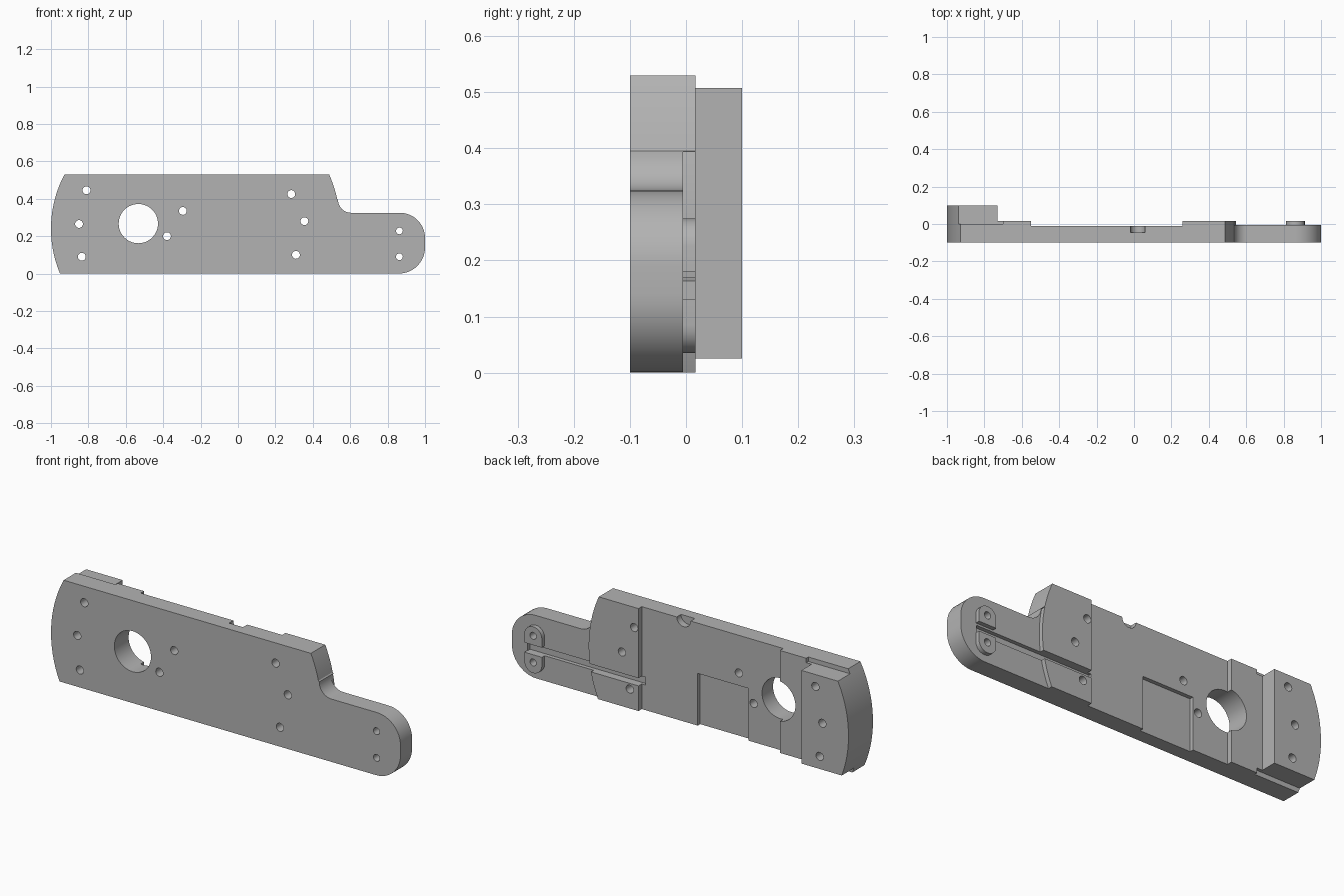
import bpy, bmesh, math
from mathutils import Vector

cube = bpy.data.objects.get("Cube")
if cube:
    bpy.data.objects.remove(cube, do_unlink=True)

grey = bpy.data.materials.new("machined_grey")
grey.use_nodes = True
color = (0.45, 0.45, 0.45, 1)
grey.diffuse_color = color
grey.node_tree.nodes["Principled BSDF"].inputs["Base Color"].default_value = color


def prism(name, outline, y0, y1):
    """Extrude an (x, z) outline from y0 to y1."""
    bm = bmesh.new()
    face = bm.faces.new([bm.verts.new((x, y0, z)) for x, z in outline])
    geom = bmesh.ops.extrude_face_region(bm, geom=[face])["geom"]
    moved = [v for v in geom if isinstance(v, bmesh.types.BMVert)]
    bmesh.ops.translate(bm, verts=moved, vec=Vector((0, y1 - y0, 0)))
    bmesh.ops.recalc_face_normals(bm, faces=bm.faces)
    mesh = bpy.data.meshes.new(name)
    bm.to_mesh(mesh)
    bm.free()
    mesh.materials.append(grey)
    obj = bpy.data.objects.new(name, mesh)
    bpy.context.collection.objects.link(obj)
    return obj


def arc(cx, cz, r, start, end, steps=12):
    """Points on a circle between two angles in degrees."""
    angles = [math.radians(start + (end - start) * i / steps) for i in range(steps + 1)]
    return [(cx + r * math.cos(a), cz + r * math.sin(a)) for a in angles]


def circle(cx, cz, r, steps=32):
    return arc(cx, cz, r, 0, 360, steps)[:-1]


def bow(cx, cz, r, z0, z1, side, steps=16):
    """Points on a shallow bowed edge, spaced evenly in height."""
    heights = [z0 + (z1 - z0) * i / steps for i in range(steps + 1)]
    return [(cx + side * math.sqrt(r * r - (z - cz) ** 2), z) for z in heights]


def box(x0, x1, z0, z1):
    return [(x0, z0), (x1, z0), (x1, z1), (x0, z1)]


def carve(obj, cuts):
    """Subtract (outline, y0, y1) prisms, then bake the result."""
    helpers = []
    for outline, y0, y1 in cuts:
        cutter = prism("cutter", outline, y0, y1)
        cutter.hide_render = True
        mod = obj.modifiers.new("cut", "BOOLEAN")
        mod.operation, mod.solver, mod.object = "DIFFERENCE", "EXACT", cutter
        helpers.append(cutter)
    graph = bpy.context.evaluated_depsgraph_get()
    mesh = bpy.data.meshes.new_from_object(obj.evaluated_get(graph))
    obj.modifiers.clear()
    obj.data = mesh
    for cutter in helpers:
        bpy.data.objects.remove(cutter, do_unlink=True)
    bpy.ops.object.select_all(action="DESELECT")
    obj.select_set(True)
    bpy.context.view_layer.objects.active = obj
    bpy.ops.object.shade_smooth_by_angle(angle=math.radians(25))


TOP, BACK, STEP = 0.53, 0.1, 0.017
FAR = 0.2

# Plate outline: bowed left end, shoulder with fillet, rounded arm
right_bow = (-0.115, 0.26, 0.66)
outline = bow(-0.38, 0.24, 0.62, 0, TOP, -1)
outline += bow(*right_bow, TOP, 0.4, 1, 6)
outline += arc(0.605, 0.395, 0.07, 180, 270)
outline += arc(0.865, 0.19, 0.135, 90, 0)
outline += arc(0.86, 0.14, 0.14, 0, -90)

# Through holes shared by plate and pad
arm_holes = [(circle(0.863, z, 0.018, 20), -FAR, FAR) for z in (0.09, 0.228)]
bolt_holes = [(-0.81, 0.445), (-0.85, 0.265), (-0.835, 0.09), (-0.295, 0.335),
              (-0.38, 0.2), (0.285, 0.425), (0.355, 0.28), (0.31, 0.1)]

# Rear face levels, channels, recess, notch and groove
arm_area = bow(*right_bow, 0.393, -0.05, 1) + [(1.2, -0.05), (1.2, 0.393)]
cuts = [
    (box(-0.73, 1.2, -0.1, 0.7), STEP, FAR),
    (box(-1.1, -0.7, 0.507, 0.7), 0, FAR + 0.01),
    (box(-1.1, -0.7, -0.15, 0.025), 0, FAR + 0.01),
    (box(-0.55, 0.26, -0.2, 0.8), -0.01, FAR + 0.02),
    (arm_area, -0.005, FAR + 0.03),
    (box(-0.35, -0.06, -0.1, 0.27), -0.03, FAR),
    (circle(0.02, TOP, 0.04), -0.045, FAR),
    (box(0.24, 0.91, 0.13, 0.17), -0.025, FAR),
    (circle(-0.533, 0.267, 0.105, 48), -FAR, FAR),
]
cuts += [(circle(x, z, 0.021, 20), -FAR, FAR) for x, z in bolt_holes]

plate = prism("side_plate", outline, -BACK, BACK)
carve(plate, cuts + arm_holes)

# Raised oblong pad on the arm, split by the groove
pad_outline = arc(0.863, 0.225, 0.05, 0, 180) + arc(0.863, 0.085, 0.05, 180, 360)
pad = prism("arm_pad", pad_outline, -0.015, STEP)
carve(pad, [(box(0.7, 1, 0.13, 0.18), -0.1, FAR)] + arm_holes)
